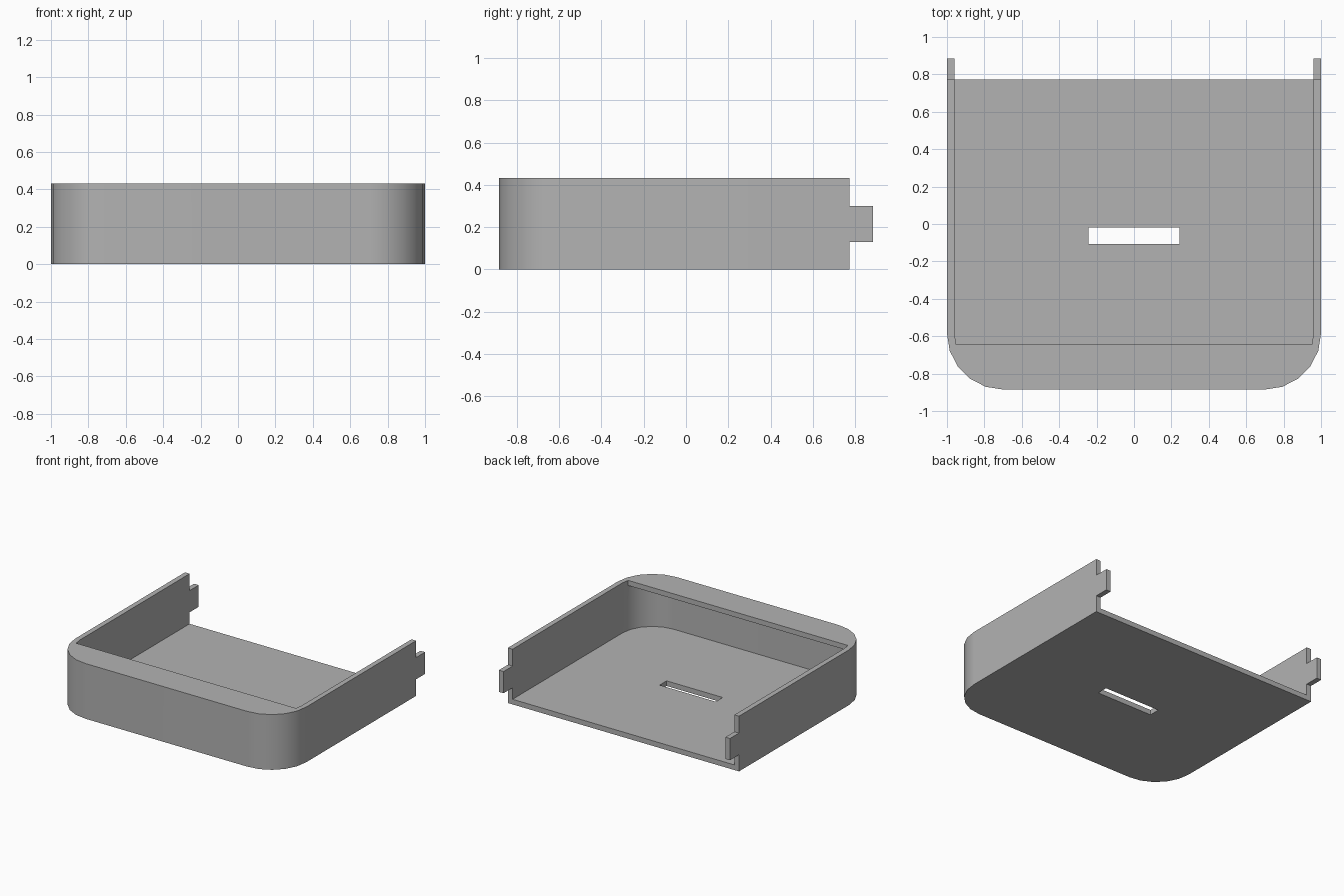
import bpy, bmesh
from math import sin, cos, pi

cube = bpy.data.objects.get("Cube")
if cube:
    bpy.data.objects.remove(cube, do_unlink=True)

# Main dimensions
HALF_X, HALF_Y, HEIGHT = 1.0, 0.885, 0.432
WALL, RADIUS, STEPS = 0.04, 0.3, 5
REAR_Y = 0.773          # rear edge of the floor and walls
LIP_Y = -0.643          # rear edge of the front lip
TAB_LOW, TAB_HIGH = 0.13, 0.3
FAR = 2.0


def prism(name, outline, z0, z1):
    """Extrude an xy outline from z0 to z1."""
    bm = bmesh.new()
    face = bm.faces.new([bm.verts.new((x, y, z0)) for x, y in outline])
    top = bmesh.ops.extrude_face_region(bm, geom=[face])["geom"]
    moved = [v for v in top if isinstance(v, bmesh.types.BMVert)]
    bmesh.ops.translate(bm, verts=moved, vec=(0, 0, z1 - z0))
    bmesh.ops.recalc_face_normals(bm, faces=bm.faces)
    mesh = bpy.data.meshes.new(name)
    bm.to_mesh(mesh)
    bm.free()
    obj = bpy.data.objects.new(name, mesh)
    bpy.context.collection.objects.link(obj)
    return obj


def box(name, x, y0, y1, z0, z1):
    return prism(name, [(-x, y0), (x, y0), (x, y1), (-x, y1)], z0, z1)


def rounded_front(inset, back):
    """Outline with two rounded front corners and a straight back."""
    cx, cy, r = HALF_X - RADIUS, RADIUS - HALF_Y, RADIUS - inset
    angles = [i * pi / 2 / STEPS for i in range(STEPS + 1)]
    right = [(cx + r * sin(a), cy - r * cos(a)) for a in angles]
    left = [(-x, y) for x, y in reversed(right)]
    return left + right + [(HALF_X - inset, back), (inset - HALF_X, back)]


def cut(target, cutter):
    """Subtract the cutter from the target and remove it."""
    mod = target.modifiers.new("cut", 'BOOLEAN')
    mod.operation, mod.solver, mod.object = 'DIFFERENCE', 'EXACT', cutter
    cutter.hide_render = True
    bpy.context.view_layer.objects.active = target
    bpy.ops.object.modifier_apply(modifier=mod.name)
    bpy.data.objects.remove(cutter, do_unlink=True)


# Outer shell
tray = prism("tray", rounded_front(0, HALF_Y), 0, HEIGHT)

# Hollow inside, stepped so that a lip stays over the front
cavity = prism("cavity", rounded_front(WALL, FAR), WALL, FAR)
cut(cavity, box("lip_space", FAR, -FAR, LIP_Y, HEIGHT - WALL, FAR + 1))
cut(tray, cavity)

# Trim the rear so that only a tab is left on each side wall
cut(tray, box("above_tabs", FAR, REAR_Y, FAR, TAB_HIGH, FAR))
cut(tray, box("below_tabs", FAR, REAR_Y, FAR, -FAR, TAB_LOW))

# Slot through the floor
cut(tray, box("slot", 0.243, -0.107, -0.02, -0.1, 0.1))

# Grey plastic
grey = bpy.data.materials.new("grey_plastic")
grey.use_nodes = True
color = (0.45, 0.45, 0.45, 1)
grey.diffuse_color = color
grey.node_tree.nodes["Principled BSDF"].inputs["Base Color"].default_value = color
tray.data.materials.clear()
tray.data.materials.append(grey)

# Smooth corners, crisp edges and flat walls
bpy.ops.object.select_all(action='DESELECT')
tray.select_set(True)
bpy.context.view_layer.objects.active = tray
bpy.ops.object.shade_smooth_by_angle()
normals = tray.modifiers.new("flat_walls", 'WEIGHTED_NORMAL')
normals.keep_sharp = True
